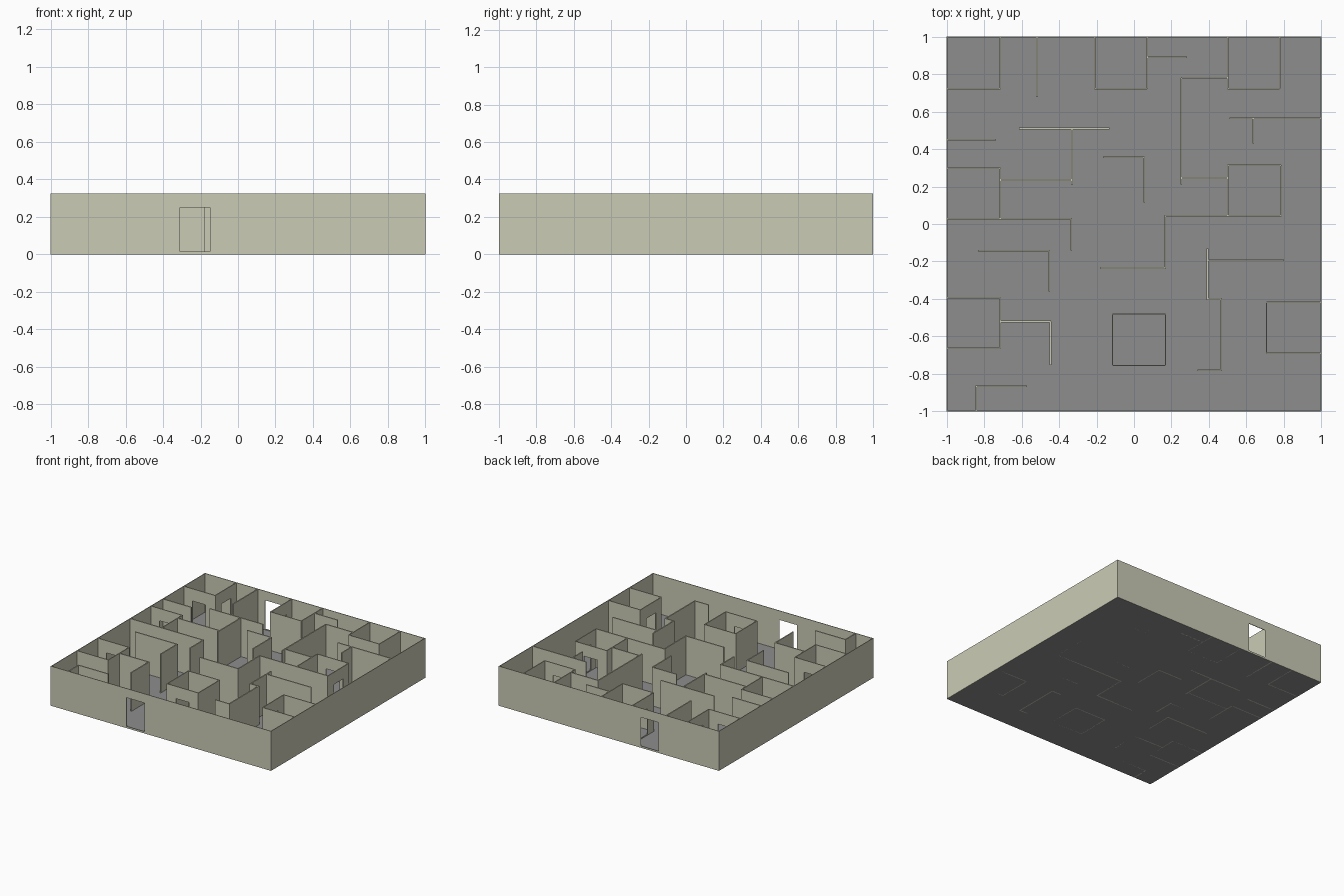
import bpy, bmesh
from mathutils import Matrix, Vector

if "Cube" in bpy.data.objects:
    bpy.data.objects.remove(bpy.data.objects["Cube"])

H = 0.325          # wall height
T = 0.005          # shell and room wall thickness
P = 0.009          # partition thickness


def material(name, rgb):
    m = bpy.data.materials.new(name)
    m.diffuse_color = (*rgb, 1)
    m.use_nodes = True
    m.node_tree.nodes["Principled BSDF"].inputs["Base Color"].default_value = m.diffuse_color
    return m


TAN = material("wall_tan", (0.60, 0.60, 0.47))
GREY = material("floor_grey", (0.27, 0.27, 0.27))


def box(bm, x0, x1, y0, y1, z0, z1):
    size = Vector((x1 - x0, y1 - y0, z1 - z0))
    mid = Vector((x0 + x1, y0 + y1, z0 + z1)) / 2
    bmesh.ops.create_cube(bm, size=1, matrix=Matrix.Translation(mid) @ Matrix.Diagonal((*size, 1)))


def wall(bm, axis, at, a, b, t, door=None):
    """Wall running along axis, centred on 'at'; door = (start, end, sill, head)."""
    def part(s, e, z0, z1):
        if axis == 'x':
            box(bm, s, e, at - t / 2, at + t / 2, z0, z1)
        else:
            box(bm, at - t / 2, at + t / 2, s, e, z0, z1)
    if not door:
        part(a, b, 0, H)
        return
    s, e, sill, head = door
    part(a, s, 0, H)
    part(e, b, 0, H)
    part(s, e, head, H)
    part(s, e, 0, sill)


def finish(name, bm, mat):
    me = bpy.data.meshes.new(name)
    bm.to_mesh(me)
    bm.free()
    me.materials.append(mat)
    bpy.context.collection.objects.link(bpy.data.objects.new(name, me))


# Floor slab
bm = bmesh.new()
box(bm, -0.998, 0.998, -0.998, 0.998, 0, 0.008)
finish("floor", bm, GREY)

# Outer shell with front and back doorways
bm = bmesh.new()
E = 1 - T / 2
wall(bm, 'x', -E, -1, 1, T, (-0.31, -0.15, 0.015, 0.25))
wall(bm, 'x', E, -1, 1, T, (-0.45, -0.29, 0.015, 0.25))
for x in (-E, E):
    wall(bm, 'y', x, -1 + T, 1 - T, T)
finish("outer_walls", bm, TAN)

# Small rooms: x0, x1, y0, y1, walls present, walls with a doorway
ROOMS = [
    (-1, -0.713, 0.722, 1, "RF", "RF"),
    (-0.21, 0.07, 0.722, 1, "LRF", "L"),
    (0.5, 0.777, 0.722, 1, "LRF", "F"),
    (-1, -0.713, 0.028, 0.297, "RB", "B"),
    (-1, -0.713, -0.663, -0.393, "RFB", "B"),
    (0.5, 0.785, 0.044, 0.314, "LRB", "RB"),
    (-0.115, 0.168, -0.755, -0.48, "LRFB", "F"),
    (0.707, 1, -0.69, -0.417, "LFB", "L"),
]
for i, (x0, x1, y0, y1, sides, doors) in enumerate(ROOMS):
    bm = bmesh.new()
    for s in sides:
        axis, at, a, b = {'L': ('y', x0, y0, y1), 'R': ('y', x1, y0, y1),
                          'F': ('x', y0, x0, x1), 'B': ('x', y1, x0, x1)}[s]
        m = (a + b) / 2
        d = (m - 0.06, m + 0.06, 0.015, 0.225) if s in doors else None
        wall(bm, axis, at, a, b, 0.007, d)
    finish(f"room_{i + 1}", bm, TAN)

# Maze partitions running along x: y, x start, x end
ALONG_X = [
    (0.89, 0.07, 0.283), (0.78, 0.25, 0.5), (0.565, 0.51, 0.998),
    (0.51, -0.613, -0.13), (0.235, -0.713, -0.33), (0.45, -0.998, -0.737),
    (0.028, -0.998, -0.33), (0.357, -0.165, 0.057), (0.245, 0.25, 0.5),
    (0.044, 0.163, 0.787), (-0.235, -0.18, 0.169), (-0.143, -0.832, -0.45),
    (-0.193, 0.39, 0.8), (-0.4, 0.387, 0.47), (-0.78, 0.34, 0.47),
    (-0.52, -0.713, -0.443), (-0.865, -0.845, -0.57),
]
# Maze partitions running along y: x, y start, y end
ALONG_Y = [
    (-0.518, 0.677, 0.998), (0.252, 0.21, 0.78), (0.637, 0.43, 0.565),
    (-0.331, 0.21, 0.51), (-0.335, -0.142, 0.028), (0.055, 0.115, 0.357),
    (0.166, -0.235, 0.044), (-0.453, -0.361, -0.143), (0.392, -0.4, -0.13),
    (0.466, -0.78, -0.4), (-0.446, -0.752, -0.52), (-0.842, -0.998, -0.865),
]
bm = bmesh.new()
for axis, rows in (('x', ALONG_X), ('y', ALONG_Y)):
    for at, a, b in rows:
        wall(bm, axis, at, a, b, P)
finish("maze_partitions", bm, TAN)
